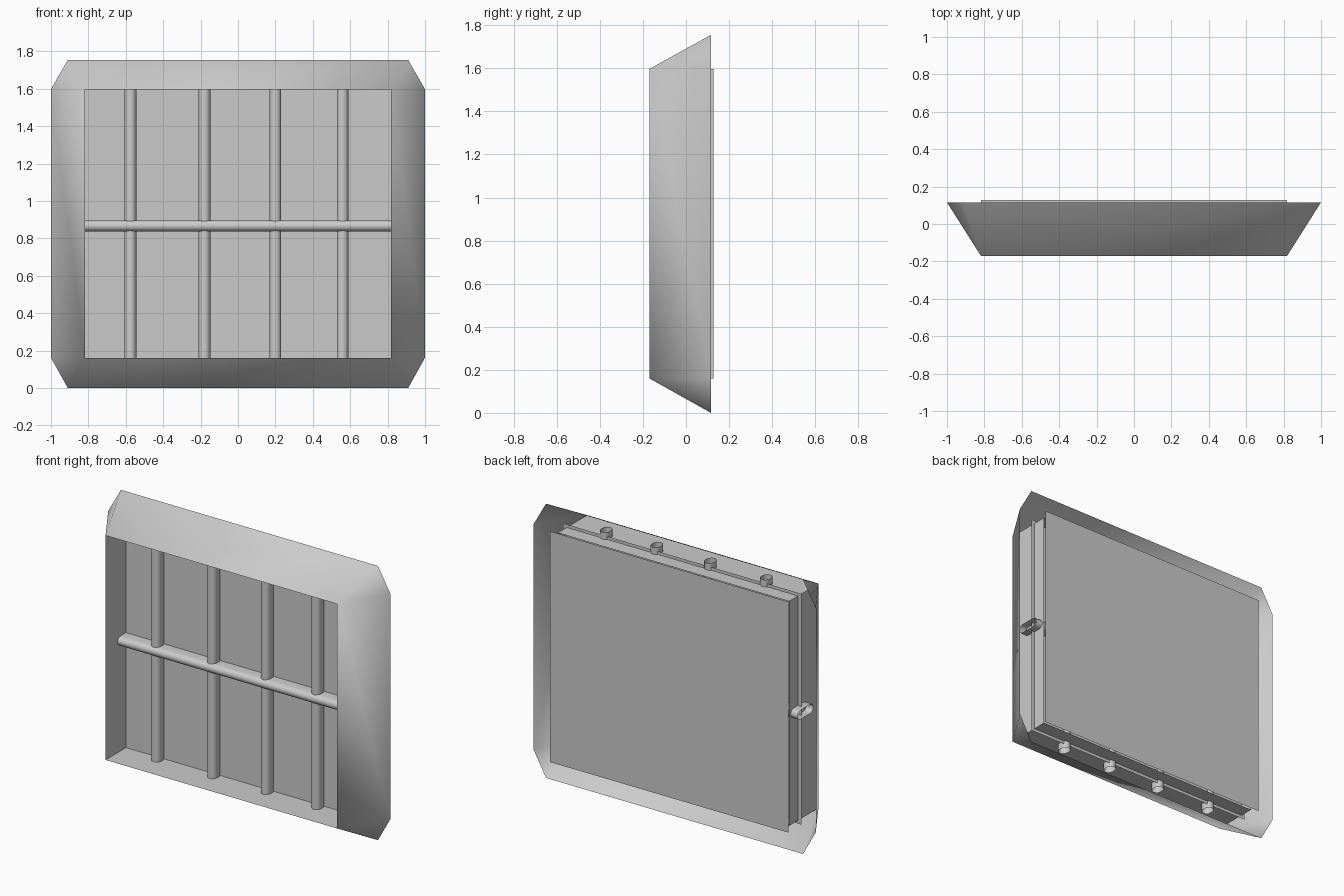
import bpy, math

if "Cube" in bpy.data.objects:
    bpy.data.objects.remove(bpy.data.objects["Cube"])

Y_FRONT, Y_RIM, Y_BOX = -0.17, 0.116, 0.127
W, Z0, Z1 = 0.819, 0.16, 1.597      # window opening


def make(name, verts, faces, smooth=None):
    me = bpy.data.meshes.new(name)
    me.from_pydata(verts, [], faces)
    ob = bpy.data.objects.new(name, me)
    bpy.context.collection.objects.link(ob)
    bpy.ops.object.select_all(action='DESELECT')
    ob.select_set(True)
    bpy.context.view_layer.objects.active = ob
    if smooth == 'all':
        bpy.ops.object.shade_smooth()
    elif smooth:
        bpy.ops.object.shade_smooth_by_angle(angle=math.radians(40))
    return ob


def rect(w, z0, z1, y):
    return [(-w, y, z0), (w, y, z0), (w, y, z1), (-w, y, z1)]


# Flared outer surround: rectangle in front, chamfered octagon at the back
outline = [(-1, .162), (-.91, 0), (.91, 0), (1, .162),
           (1, 1.597), (.91, 1.755), (-.91, 1.755), (-1, 1.597)]
verts = rect(W, Z0, Z1, Y_FRONT) + [(x, Y_RIM, z) for x, z in outline]
faces = []
for i in range(4):
    a, b = 4 + 2 * i, 5 + 2 * i
    faces.append((a, b, i))                                      # corner
    faces.append((b, 4 + (2 * i + 2) % 8, (i + 1) % 4, i))       # side
make("flared_surround", verts, faces, 'all')

# Inner box walls, open front and back
verts = rect(W, Z0, Z1, Y_FRONT) + rect(W, Z0, Z1, Y_BOX)
make("window_box", verts,
     [(i, (i + 1) % 4, 4 + (i + 1) % 4, 4 + i) for i in range(4)])

# Two thin sheets, slightly larger than the box: the pane and the backing
o = 0.025
for name, y in (("window_pane", 0.037), ("backing_sheet", 0.17)):
    make(name, rect(W + o, Z0 - o + .005, Z1 + o - .005, y), [(0, 1, 2, 3)])


# Open tube with a rounded oblong section, u across the bar and y in depth
def bar(name, half, y0, y1, place, t0, t1, n=6):
    sec = [(half * math.cos(math.pi * i / n), y1 - half + half * math.sin(math.pi * i / n))
           for i in range(n + 1)]
    sec += [(-half * math.cos(math.pi * i / n), y0 + half - half * math.sin(math.pi * i / n))
            for i in range(n + 1)]
    m = len(sec)
    verts = [place(u, y, t) for t in (t0, t1) for u, y in sec]
    return make(name, verts,
                [(i, (i + 1) % m, m + (i + 1) % m, m + i) for i in range(m)], True)


# Vertical bars
for k, x in enumerate((-.575, -.179, .2, .559)):
    bar(f"vertical_bar_{k + 1}", 0.031, -0.032, 0.05,
        lambda u, y, t: (x + u, y, t), Z0 - .045, Z1 + .045)

# Horizontal crossbar
bar("horizontal_bar", 0.029, -0.049, 0.112,
    lambda u, y, t: (t, y, 0.867 - u), -0.868, 0.868)
